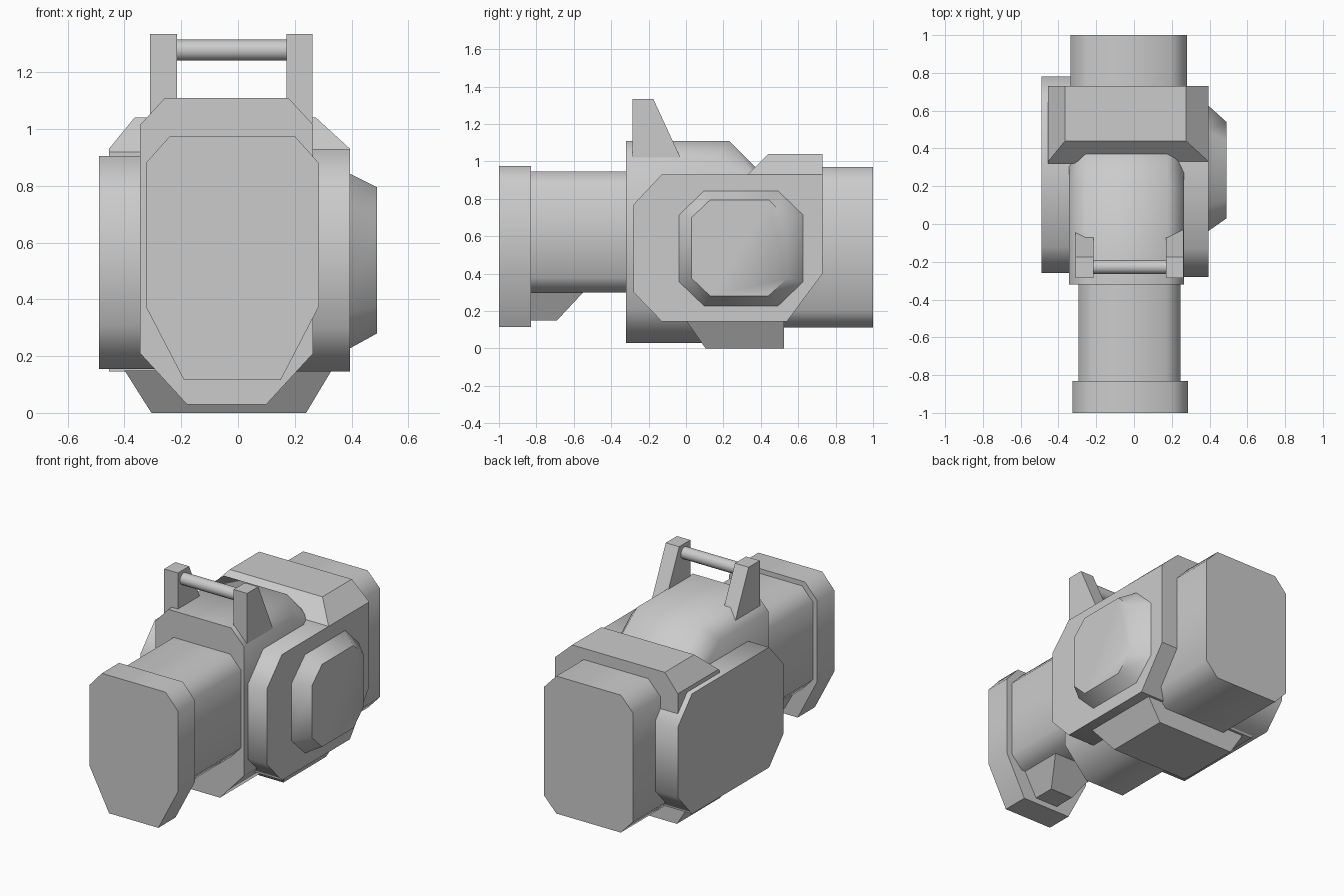
import bpy, bmesh, math
from mathutils import Vector

cube = bpy.data.objects.get("Cube")
if cube:
    bpy.data.objects.remove(cube, do_unlink=True)

grey = bpy.data.materials.new("light_grey")
grey.diffuse_color = (0.6, 0.6, 0.6, 1)
grey.use_nodes = True
grey.node_tree.nodes["Principled BSDF"].inputs["Base Color"].default_value = (0.6, 0.6, 0.6, 1)


def loft(name, rings, cuts=(), smooth=50):
    """Skin matching rings of points, cap both ends, then trim by planes."""
    bm = bmesh.new()
    vs = [[bm.verts.new(p) for p in ring] for ring in rings]
    n = len(vs[0])
    for a, b in zip(vs, vs[1:]):
        for i in range(n):
            j = (i + 1) % n
            bm.faces.new((a[i], a[j], b[j], b[i]))
    bm.faces.new(vs[0])
    bm.faces.new(vs[-1])
    for point, normal in cuts:
        geom = bm.verts[:] + bm.edges[:] + bm.faces[:]
        res = bmesh.ops.bisect_plane(bm, geom=geom, plane_co=point,
                                     plane_no=normal, clear_outer=True)
        edges = [e for e in res["geom_cut"] if isinstance(e, bmesh.types.BMEdge)]
        bmesh.ops.contextual_create(bm, geom=edges)
    bmesh.ops.recalc_face_normals(bm, faces=bm.faces[:])
    me = bpy.data.meshes.new(name)
    bm.to_mesh(me)
    bm.free()
    me.materials.append(grey)
    ob = bpy.data.objects.new(name, me)
    bpy.context.collection.objects.link(ob)
    bpy.ops.object.select_all(action="DESELECT")
    ob.select_set(True)
    bpy.context.view_layer.objects.active = ob
    if smooth:
        bpy.ops.object.shade_smooth_by_angle(angle=math.radians(smooth))
    return ob


def octagon(a0, a1, b0, b1, top, bottom=None):
    """Box outline with cut corners; cuts are (across, up) sizes."""
    tx, tz = top
    bx, bz = bottom or top
    return [(a0 + tx, b1), (a1 - tx, b1), (a1, b1 - tz), (a1, b0 + bz),
            (a1 - bx, b0), (a0 + bx, b0), (a0, b0 + bz), (a0, b1 - tz)]


def along_y(name, profile, y0, y1, **kw):
    return loft(name, [[(x, y, z) for x, z in profile] for y in (y0, y1)], **kw)


def along_x(name, profile, x0, x1, **kw):
    return loft(name, [[(x, y, z) for y, z in profile] for x in (x0, x1)], **kw)


# Eyepiece and the tube behind it
along_y("eyepiece", octagon(-0.325, 0.285, 0.115, 0.975, (0.085, 0.095), (0.135, 0.26)), -1, -0.83)
along_y("eye_tube", octagon(-0.295, 0.245, 0.30, 0.945, (0.075, 0.08)), -0.85, -0.25)

# Tapered fin below the tube
loft("tube_fin", [
    [(-0.10, -0.84, 0.15), (0.06, -0.84, 0.15), (0.06, -0.69, 0.15), (-0.10, -0.69, 0.15)],
    [(-0.19, -0.84, 0.31), (0.15, -0.84, 0.31), (0.15, -0.54, 0.31), (-0.19, -0.54, 0.31)]], smooth=0)

# Main body, its roof sloping down into the rear housing
section = octagon(-0.345, 0.265, 0.03, 1.11, (0.088, 0.095), (0.165, 0.18))
front = [(x, -0.32, z) for x, z in section]
middle = [(x, 0.23 if z > 1.1 else 0.16, z) for x, z in section]
rear = [(x, 0.48, z - (0.25 if z > 0.9 else 0)) for x, z in section]
loft("main_body", [front, middle, rear])

# Rear housing with sloped brow and cut top corners
along_x("rear_housing",
        [(0.32, 0.145), (0.32, 0.92), (0.44, 1.04), (0.73, 1.04), (0.73, 0.40), (0.54, 0.145)],
        -0.455, 0.395,
        cuts=[(Vector((0.395, 0, 0.93)), Vector((0.11, 0, 0.12)).normalized()),
              (Vector((-0.455, 0, 0.93)), Vector((-0.11, 0, 0.09)).normalized())], smooth=30)

# Side plates
along_x("left_side_plate",
        [(-0.28, 0.30), (-0.28, 0.77), (-0.13, 0.93), (0.50, 0.93),
         (0.73, 0.85), (0.73, 0.40), (0.54, 0.145), (-0.13, 0.145)], 0.15, 0.395)
along_x("right_side_plate", octagon(-0.26, 0.78, 0.155, 0.905, (0.14, 0.155)), -0.49, -0.2)

# Bevelled dial on the left plate
loft("side_dial", [
    [(0.39, y, z) for y, z in octagon(-0.04, 0.63, 0.225, 0.845, (0.135, 0.13))],
    [(0.49, y, z) for y, z in octagon(0.03, 0.54, 0.28, 0.795, (0.10, 0.095))]])

# Objective housing at the back
along_y("objective", octagon(-0.335, 0.28, 0.112, 0.97, (0.085, 0.09)), 0.5, 1.0)

# Mounting foot
loft("mounting_foot", [
    [(-0.40, 0.0, 0.15), (0.33, 0.0, 0.15), (0.33, 0.525, 0.15), (-0.40, 0.525, 0.15)],
    [(-0.305, 0.105, 0), (0.24, 0.105, 0), (0.24, 0.525, 0), (-0.305, 0.525, 0)]], smooth=0)

# Sight brackets joined by a round rod
for side, x0, x1 in (("right", -0.31, -0.215), ("left", 0.17, 0.262)):
    along_x(side + "_bracket",
            [(-0.285, 1.02), (-0.285, 1.335), (-0.175, 1.335), (-0.03, 1.02)], x0, x1, smooth=0)
circle = [(-0.228 + 0.037 * math.cos(math.tau * i / 16),
           1.278 + 0.037 * math.sin(math.tau * i / 16)) for i in range(16)]
along_x("bracket_rod", circle, -0.23, 0.185)
